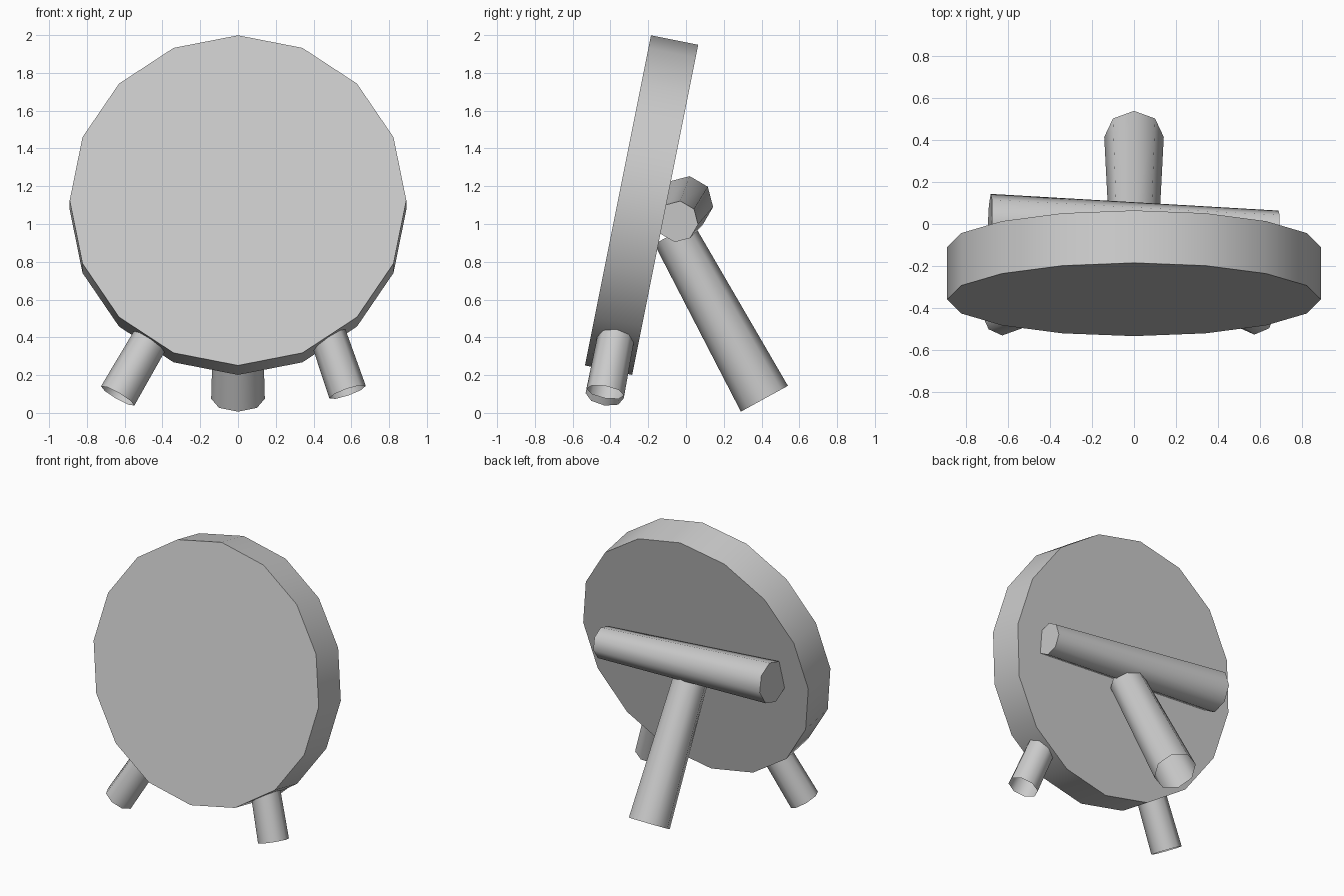
import bpy
import bmesh
import math
from mathutils import Vector

cube = bpy.data.objects.get("Cube")
if cube:
    bpy.data.objects.remove(cube)

# One plain grey for everything
grey = bpy.data.materials.new("plain_grey")
grey.use_nodes = True
GREY = (0.6, 0.6, 0.6, 1)
grey.diffuse_color = GREY
grey.node_tree.nodes["Principled BSDF"].inputs["Base Color"].default_value = GREY


def rod(name, start, end, r_start, r_end, sides, toward, capped):
    """Tapered prism from start to end, with its first corner pointing toward a direction."""
    start, end, toward = Vector(start), Vector(end), Vector(toward)
    axis = (end - start).normalized()
    u = (toward - axis * toward.dot(axis)).normalized()
    v = axis.cross(u)
    bm = bmesh.new()
    rings = []
    for centre, radius in ((start, r_start), (end, r_end)):
        ring = []
        for i in range(sides):
            a = math.tau * i / sides
            ring.append(bm.verts.new(centre + radius * (u * math.cos(a) + v * math.sin(a))))
        rings.append(ring)
    low, high = rings
    for i in range(sides):
        j = (i + 1) % sides
        bm.faces.new((low[i], low[j], high[j], high[i])).smooth = True
    if capped:
        bm.faces.new(low[::-1])
        bm.faces.new(high)
    mesh = bpy.data.meshes.new(name)
    bm.to_mesh(mesh)
    bm.free()
    mesh.materials.append(grey)
    obj = bpy.data.objects.new(name, mesh)
    bpy.context.collection.objects.link(obj)
    return obj


# Leaning round board
rod("round_board", (0, -0.36, 1.125), (0, -0.11, 1.075), 0.891, 0.891, 16, (0, 0, 1), True)

# Tapered crossbar behind the board
rod("crossbar", (-0.687, 0, 1.11), (0.687, -0.045, 1.013), 0.145, 0.11, 8, (0, 0.14, 1), True)

# Open-ended rear prop
rod("rear_leg", (0, 0.415, 0.075), (0, -0.065, 0.95), 0.142, 0.117, 8, (0, 1, 0), False)

# Open-ended front legs, lying in the plane of the board
for name, x, z, dx in (("right_front_leg", -0.637, 0.09, 0.58),
                       ("left_front_leg", 0.58, 0.11, -0.345)):
    rise = 0.42
    y = -0.235 - 0.194 * (1.1 - z)
    rod(name, (x, y, z), (x + dx * rise, y + 0.194 * rise, z + rise),
        0.102, 0.096, 8, (0, 1, 0), False)
